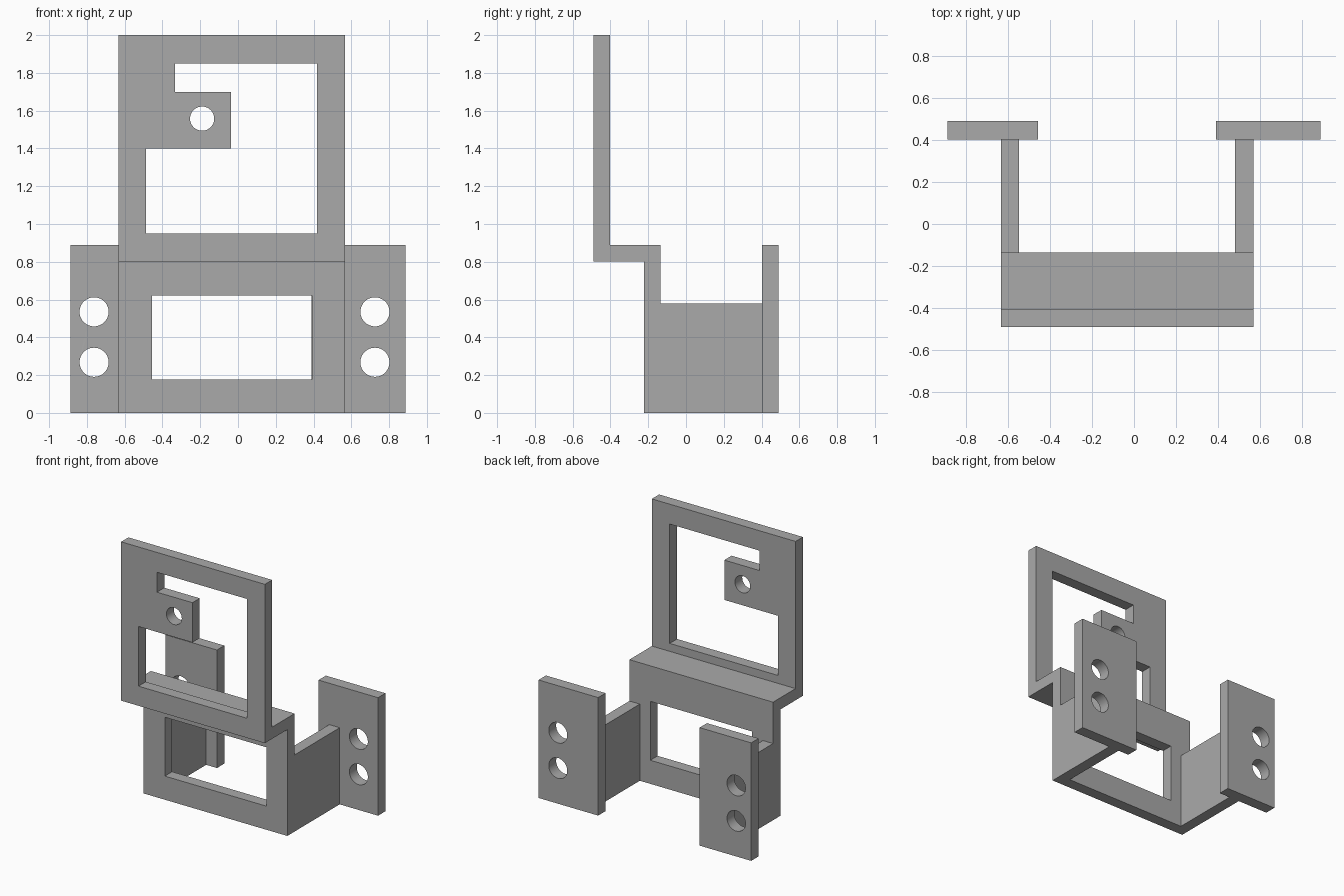
import bpy
import bmesh
import math
from mathutils import Matrix

if "Cube" in bpy.data.objects:
    bpy.data.objects.remove(bpy.data.objects["Cube"], do_unlink=True)

GREY = (0.4, 0.4, 0.4, 1.0)
grey = bpy.data.materials.new("plain_grey")
grey.use_nodes = True
grey.diffuse_color = GREY
grey.node_tree.nodes["Principled BSDF"].inputs["Base Color"].default_value = GREY


def rect(x0, x1, z0, z1):
    return [(x0, z0), (x1, z0), (x1, z1), (x0, z1)]


def circle(x, z, r, sides=48):
    angles = [math.tau * i / sides for i in range(sides)]
    return [(x + r * math.cos(a), z + r * math.sin(a)) for a in angles]


def panel(name, y0, y1, outline, *holes):
    """Upright sheet: an x-z outline with holes, extruded from y0 to y1."""
    curve = bpy.data.curves.new(name + "_profile", "CURVE")
    curve.dimensions = "2D"
    curve.fill_mode = "BOTH"
    curve.extrude = (y1 - y0) / 2
    for loop in (outline, *holes):
        spline = curve.splines.new("POLY")
        spline.points.add(len(loop) - 1)
        for point, (x, z) in zip(spline.points, loop):
            point.co = (x, z, 0, 1)
        spline.use_cyclic_u = True
    helper = bpy.data.objects.new(name + "_helper", curve)
    bpy.context.collection.objects.link(helper)
    graph = bpy.context.evaluated_depsgraph_get()
    mesh = bpy.data.meshes.new_from_object(helper.evaluated_get(graph))
    bpy.data.objects.remove(helper, do_unlink=True)
    bpy.data.curves.remove(curve)

    # Stand the sheet up and weld caps to walls
    mesh.transform(Matrix.Translation((0, (y0 + y1) / 2, 0)) @ Matrix.Rotation(math.pi / 2, 4, "X"))
    bm = bmesh.new()
    bm.from_mesh(mesh)
    bmesh.ops.remove_doubles(bm, verts=bm.verts, dist=0.0005)
    bmesh.ops.recalc_face_normals(bm, faces=bm.faces)
    bm.to_mesh(mesh)
    bm.free()
    mesh.name = name
    mesh.materials.clear()
    mesh.materials.append(grey)
    obj = bpy.data.objects.new(name, mesh)
    bpy.context.collection.objects.link(obj)
    bpy.ops.object.select_all(action="DESELECT")
    obj.select_set(True)
    bpy.context.view_layer.objects.active = obj
    bpy.ops.object.shade_smooth_by_angle(angle=math.radians(30))
    return obj


LEFT, RIGHT = 0.567, -0.632
FRONT, FRAME_BACK, BODY_FRONT, BODY_BACK, PLATE_FRONT, BACK = -0.49, -0.403, -0.222, -0.135, 0.402, 0.49
STEP_LOW, STEP_TOP = 0.802, 0.89

# Upper frame: window wraps around a drilled tab
window = [(-0.487, 0.95), (0.418, 0.95), (0.418, 1.85), (-0.333, 1.85),
          (-0.333, 1.70), (-0.037, 1.70), (-0.037, 1.40), (-0.487, 1.40)]
panel("upper_frame", FRONT, FRAME_BACK, rect(RIGHT, LEFT, STEP_LOW, 2.0),
      window, circle(-0.19, 1.558, 0.064))

# Shelf joining the frame to the lower panel
panel("shelf", FRAME_BACK, BODY_BACK, rect(RIGHT, LEFT, STEP_LOW, STEP_TOP))

# Lower panel with its opening
panel("lower_panel", BODY_FRONT, BODY_BACK, rect(RIGHT, LEFT, 0, STEP_LOW),
      rect(-0.455, 0.392, 0.178, 0.622))

# Side arms and drilled mounting plates
for side, arm, plate, hole_x in (
        ("right", (RIGHT, -0.547), (-0.887, -0.457), -0.762),
        ("left", (0.48, LEFT), (0.39, 0.887), 0.725)):
    panel(side + "_arm", BODY_BACK, PLATE_FRONT, rect(*arm, 0, 0.578))
    panel(side + "_mounting_plate", PLATE_FRONT, BACK, rect(*plate, 0, STEP_TOP),
          *[circle(hole_x, z, 0.077) for z in (0.268, 0.535)])
